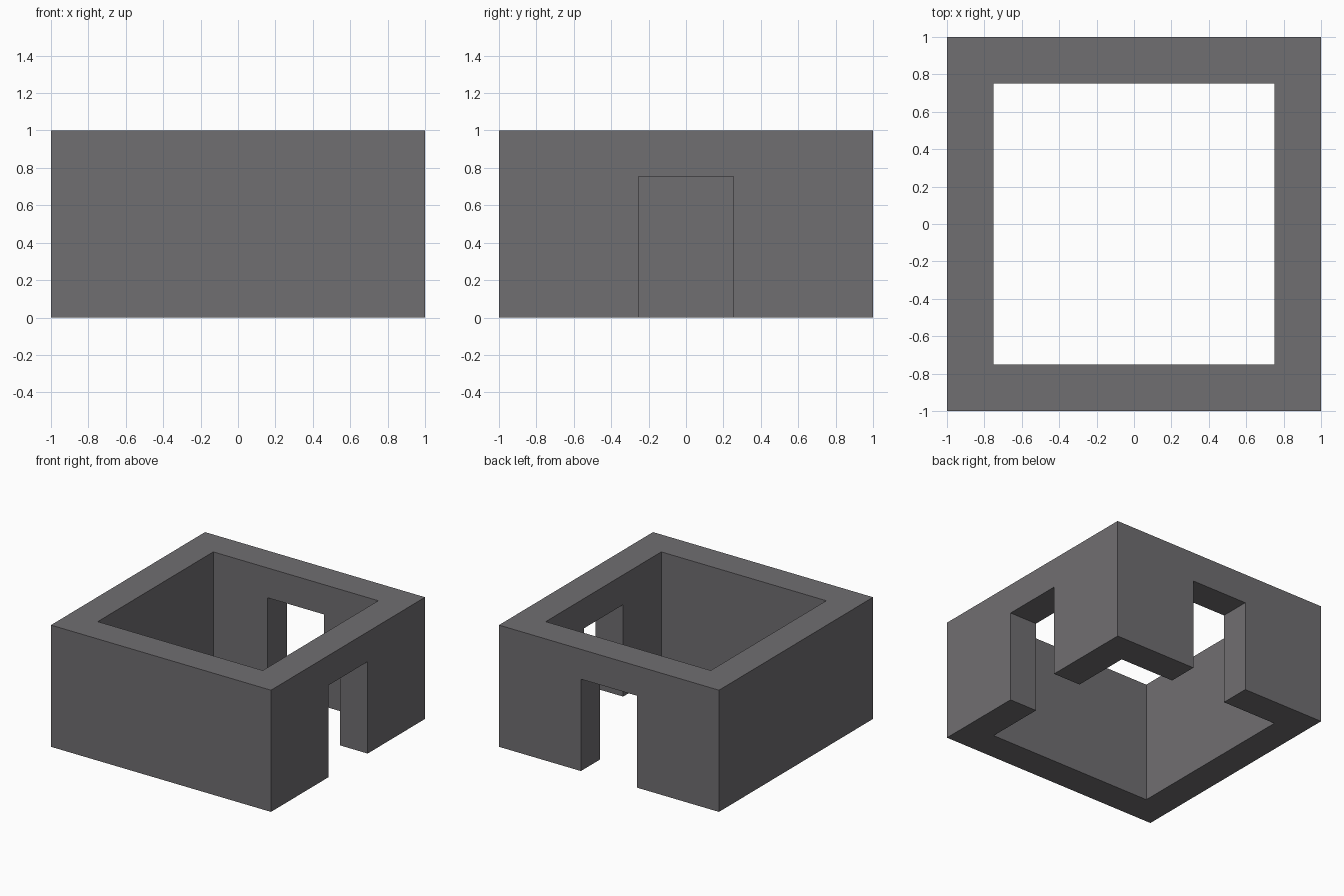
import bpy
from mathutils import Vector

cube = bpy.data.objects.get("Cube")
if cube:
    bpy.data.objects.remove(cube, do_unlink=True)

HEIGHT = 1.0
HALF = 1.0          # half the outer width
INNER = 0.75        # half the inner width
DOOR_HALF = 0.255   # half the doorway width
DOOR_TOP = 0.755

stone = bpy.data.materials.new("grey stone")
stone.use_nodes = True
colour = (0.163, 0.157, 0.166, 1)
stone.diffuse_color = colour
stone.node_tree.nodes["Principled BSDF"].inputs["Base Color"].default_value = colour


def box(name, low, high):
    """Add a box spanning two opposite corners."""
    low, high = Vector(low), Vector(high)
    bpy.ops.mesh.primitive_cube_add(size=1, location=(low + high) / 2)
    obj = bpy.context.object
    obj.name = name
    obj.scale = high - low
    bpy.ops.object.transform_apply(location=True, rotation=False, scale=True)
    obj.data.materials.append(stone)
    return obj


def cut(target, cutter):
    """Subtract the cutter from the target, then remove the cutter."""
    mod = target.modifiers.new(cutter.name, "BOOLEAN")
    mod.operation = "DIFFERENCE"
    mod.solver = "EXACT"
    mod.object = cutter
    cutter.hide_render = True
    bpy.context.view_layer.objects.active = target
    bpy.ops.object.modifier_apply(modifier=mod.name)
    bpy.data.objects.remove(cutter, do_unlink=True)


# Thick square walls, open above and below
walls = box("walls", (-HALF, -HALF, 0), (HALF, HALF, HEIGHT))
cut(walls, box("room_cutter", (-INNER, -INNER, -0.5), (INNER, INNER, HEIGHT + 0.5)))

# Doorways through the left (+x) and back (+y) walls
cut(walls, box("left_doorway_cutter", (0.5, -DOOR_HALF, -0.5), (1.5, DOOR_HALF, DOOR_TOP)))
cut(walls, box("back_doorway_cutter", (-DOOR_HALF, 0.5, -0.5), (DOOR_HALF, 1.5, DOOR_TOP)))
